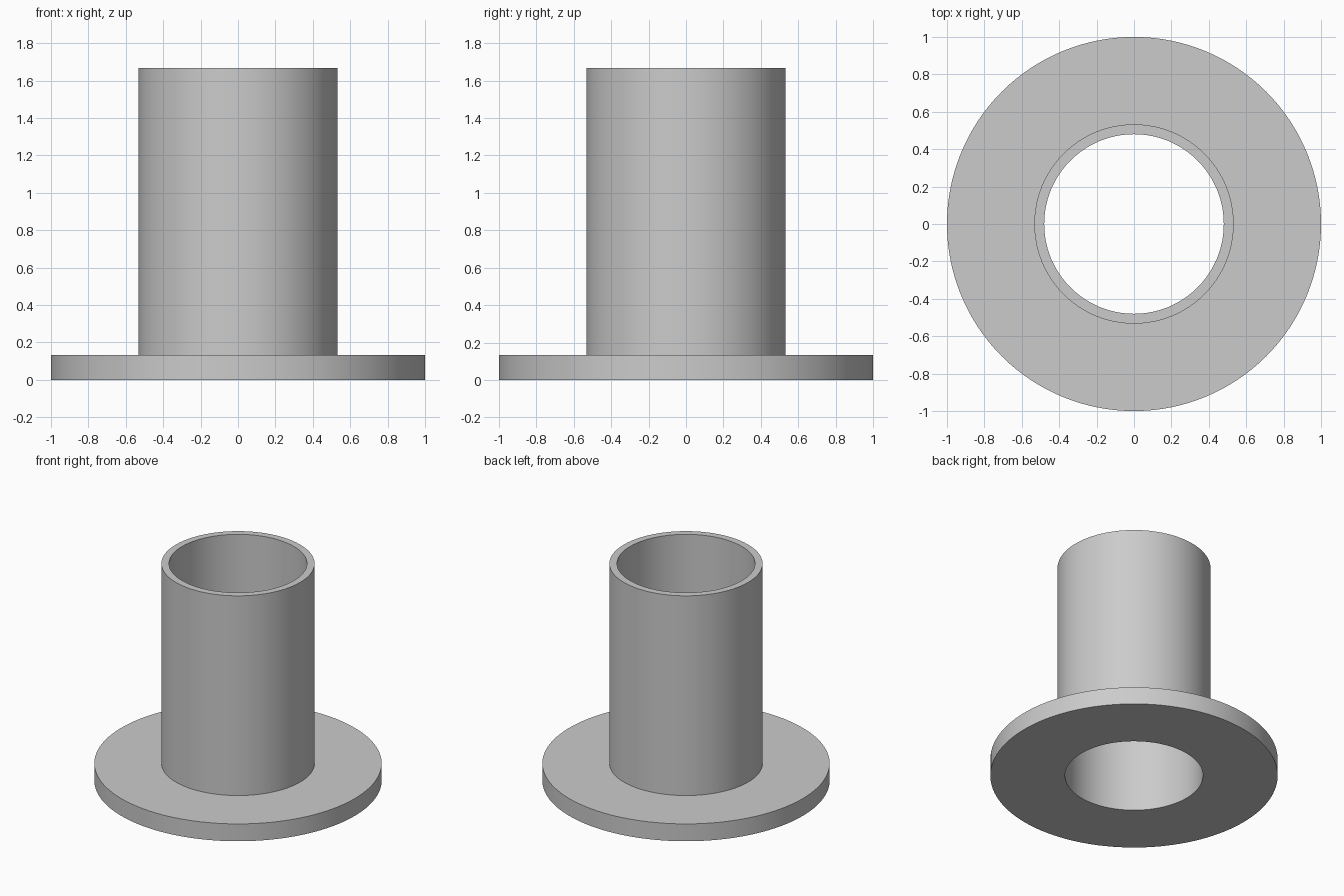
import bpy
import bmesh
import math

cube = bpy.data.objects.get("Cube")
if cube:
    bpy.data.objects.remove(cube, do_unlink=True)

# Plain grey material
grey = bpy.data.materials.new("light_grey")
grey.use_nodes = True
colour = (0.6, 0.6, 0.6, 1)
grey.diffuse_color = colour
grey.node_tree.nodes["Principled BSDF"].inputs["Base Color"].default_value = colour

# Main dimensions
SEGMENTS = 128
BORE, TUBE, FLANGE = 0.48, 0.533, 1.0
THICKNESS, HEIGHT = 0.133, 1.667

# Closed cross-section: flange underside, rim, shoulder, tube, lip, bore
profile = [(BORE, 0), (FLANGE, 0), (FLANGE, THICKNESS),
           (TUBE, THICKNESS), (TUBE, HEIGHT), (BORE, HEIGHT)]

# Revolve the section around z
bm = bmesh.new()
verts = [bm.verts.new((r, 0, z)) for r, z in profile]
edges = [bm.edges.new((verts[i - 1], verts[i])) for i in range(len(verts))]
bmesh.ops.spin(bm, geom=verts + edges, cent=(0, 0, 0), axis=(0, 0, 1),
               angle=math.tau, steps=SEGMENTS)
bmesh.ops.remove_doubles(bm, verts=bm.verts, dist=0.0001)
bmesh.ops.recalc_face_normals(bm, faces=bm.faces)

mesh = bpy.data.meshes.new("flanged_bushing")
bm.to_mesh(mesh)
bm.free()
mesh.materials.append(grey)
bushing = bpy.data.objects.new("flanged_bushing", mesh)
bpy.context.collection.objects.link(bushing)

# Smooth round walls with crisp rims
bpy.ops.object.select_all(action='DESELECT')
bushing.select_set(True)
bpy.context.view_layer.objects.active = bushing
bpy.ops.object.shade_smooth_by_angle(angle=math.radians(30))
